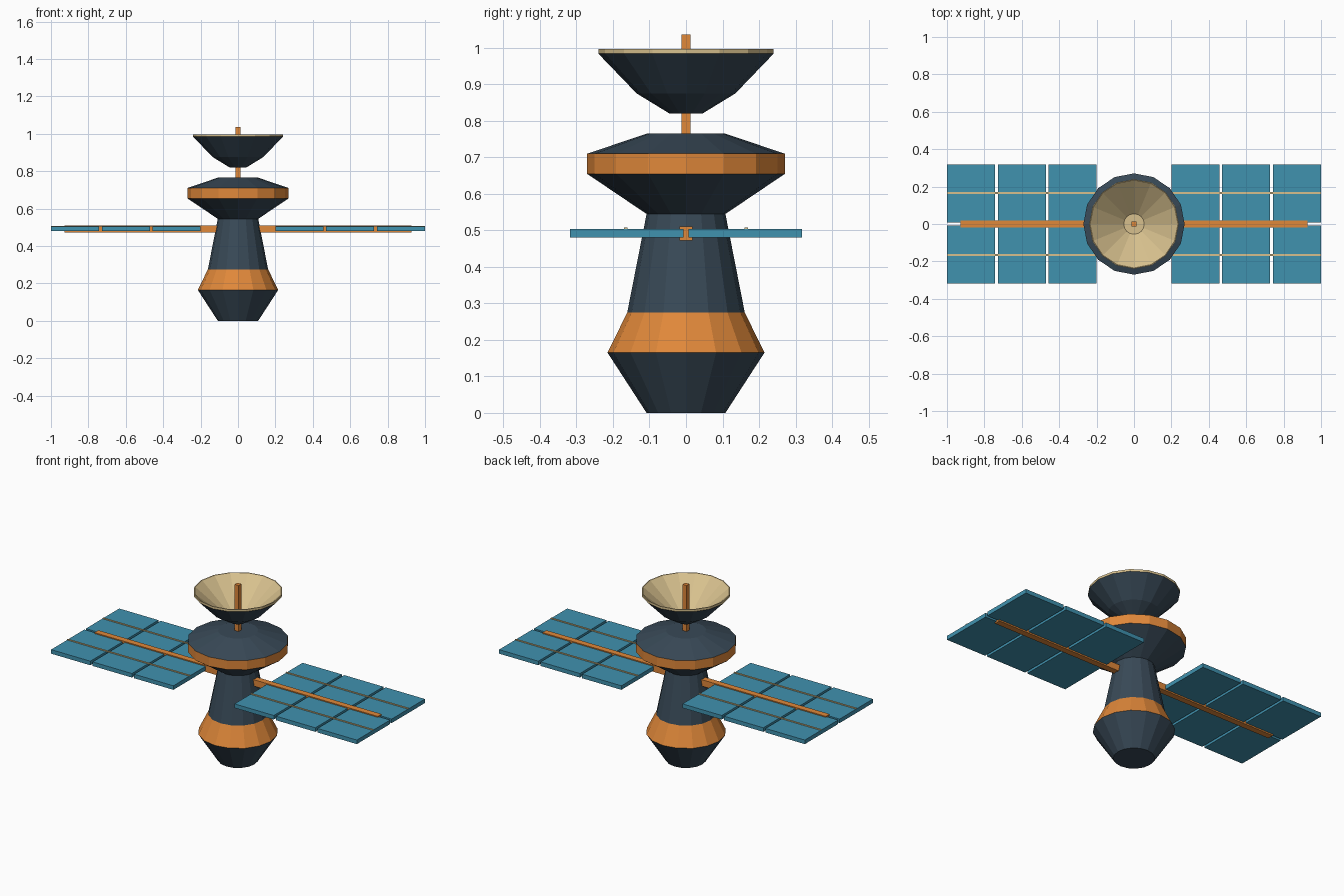
import bpy
import bmesh
from math import cos, sin, pi

if "Cube" in bpy.data.objects:
    bpy.data.objects.remove(bpy.data.objects["Cube"], do_unlink=True)


def make_material(name, rgb):
    mat = bpy.data.materials.new(name)
    mat.use_nodes = True
    mat.diffuse_color = (*rgb, 1)
    mat.node_tree.nodes["Principled BSDF"].inputs["Base Color"].default_value = (*rgb, 1)
    return mat


NAVY = make_material("dark slate", (0.04, 0.067, 0.095))
ORANGE = make_material("orange", (0.745, 0.246, 0.042))
TEAL = make_material("teal", (0.051, 0.287, 0.43))
TAN = make_material("tan", (0.68, 0.53, 0.27))


def finish(name, bm, mats):
    mesh = bpy.data.meshes.new(name)
    bm.to_mesh(mesh)
    bm.free()
    for mat in mats:
        mesh.materials.append(mat)
    obj = bpy.data.objects.new(name, mesh)
    bpy.context.collection.objects.link(obj)
    return obj


def lathe(name, profile, bands, mats, sides=16):
    """Revolve (radius, z) points about z; bands gives each strip's material."""
    bm = bmesh.new()
    rings = [[bm.verts.new((r * cos(2 * pi * i / sides), r * sin(2 * pi * i / sides), z))
              for i in range(sides)] for r, z in profile]
    for low, high, band in zip(rings, rings[1:], bands):
        for i in range(sides):
            j = (i + 1) % sides
            bm.faces.new((low[i], low[j], high[j], high[i])).material_index = band
    # end caps
    bm.faces.new(rings[0][::-1]).material_index = bands[0]
    bm.faces.new(rings[-1]).material_index = bands[-1]
    return finish(name, bm, mats)


def box(name, low, high, mat):
    bm = bmesh.new()
    bmesh.ops.create_cube(bm, size=1)
    for v in bm.verts:
        v.co = [(a + b) / 2 + c * (b - a) for a, b, c in zip(low, high, v.co)]
    return finish(name, bm, [mat])


# Main hull with two orange bands
lathe("hull",
      [(0.108, 0), (0.215, 0.165), (0.161, 0.275), (0.108, 0.545),
       (0.271, 0.655), (0.271, 0.71), (0.108, 0.765)],
      [0, 1, 0, 0, 1, 0], [NAVY, ORANGE])

# Antenna dish: dark outside, tan rim and bowl
lathe("antenna_dish",
      [(0.045, 0.82), (0.135, 0.875), (0.24, 0.984), (0.24, 0.997),
       (0.235, 0.997), (0.055, 0.845)],
      [0, 0, 1, 1, 1], [NAVY, TAN])
box("antenna_mast", (-0.013, -0.013, 0.75), (0.013, 0.013, 1.037), ORANGE)

# Beam carrying both solar wings
box("wing_beam", (-0.927, -0.018, 0.472), (0.927, 0.018, 0.51), ORANGE)

# Solar wings: three pairs of panels and two thin strips per side
WIDTH, GAP = 0.2567, 0.015
for side, sx in (("left", 1), ("right", -1)):
    for edge, sy in (("back", 1), ("front", -1)):
        for n in range(3):
            start = 0.2 + n * (WIDTH + GAP)
            xs = sorted((sx * start, sx * (start + WIDTH)))
            ys = sorted((sy * 0.007, sy * 0.318))
            box(f"{side}_{edge}_solar_panel_{n + 1}",
                (xs[0], ys[0], 0.48), (xs[1], ys[1], 0.504), TEAL)
        xs = sorted((sx * 0.2, sx * 1.0))
        y = sy * 0.165
        box(f"{side}_{edge}_panel_strip",
            (xs[0], y - 0.005, 0.503), (xs[1], y + 0.005, 0.508), TAN)
